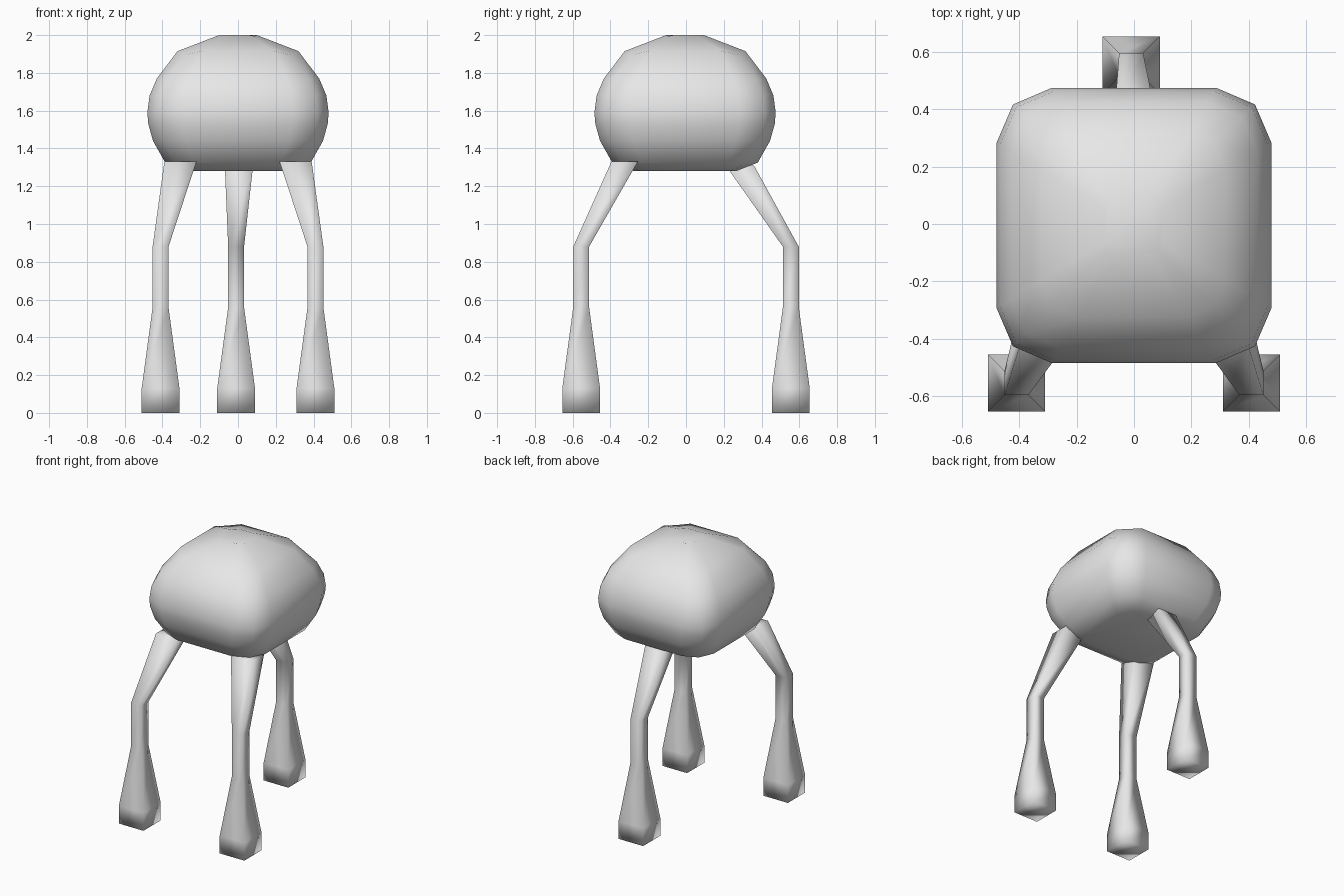
import bpy, bmesh

if "Cube" in bpy.data.objects:
    bpy.data.objects.remove(bpy.data.objects["Cube"])

grey = bpy.data.materials.new("light_grey")
grey.diffuse_color = (0.8, 0.8, 0.8, 1)
grey.use_nodes = True
grey.node_tree.nodes["Principled BSDF"].inputs["Base Color"].default_value = grey.diffuse_color


def loft(name, rings):
    """Skin a stack of equal-length point rings, cap both ends, shade smooth."""
    bm = bmesh.new()
    rows = [[bm.verts.new(p) for p in ring] for ring in rings]
    n = len(rows[0])
    for a, b in zip(rows, rows[1:]):
        for i in range(n):
            j = (i + 1) % n
            bm.faces.new((a[i], a[j], b[j], b[i]))
    bm.faces.new(rows[0][::-1])
    bm.faces.new(rows[-1])
    bmesh.ops.recalc_face_normals(bm, faces=bm.faces)
    for f in bm.faces:
        f.smooth = True
    mesh = bpy.data.meshes.new(name)
    bm.to_mesh(mesh)
    bm.free()
    mesh.materials.append(grey)
    obj = bpy.data.objects.new(name, mesh)
    bpy.context.collection.objects.link(obj)
    return obj


def rounded_square(w, z, drop):
    """Twelve-point square with cut corners; corners sit lower by drop."""
    pts = []
    x, y = 1, 0
    for _ in range(4):
        for a, b, d in ((1, -0.6, 0), (1, 0.6, 0), (0.88, 0.88, drop)):
            pts.append((w * (a * x - b * y), w * (a * y + b * x) - 0.005, z - d))
        x, y = -y, x
    return pts


def square(cx, cy, z, hx, hy):
    return [(cx + sx * hx, cy + sy * hy, z)
            for sx, sy in ((-1, -1), (1, -1), (1, 1), (-1, 1))]


# Body: half width, height, corner drop
profile = [(0.27, 1.28, 0), (0.385, 1.325, 0), (0.45, 1.44, 0), (0.475, 1.53, 0),
           (0.48, 1.59, 0), (0.468, 1.68, 0), (0.43, 1.77, 0), (0.32, 1.915, 0.02),
           (0.10, 2.0, 0.005)]
loft("body", [rounded_square(*p) for p in profile])


# Legs: foot, ankle, shin, knee and hip sections
def leg(name, x, y, hip):
    loft(name, [square(x, y, 0, 0.1, 0.1), square(x, y, 0.13, 0.1, 0.1),
                square(x, y, 0.56, 0.042, 0.042), square(x, y, 0.88, 0.042, 0.042),
                square(*hip)])


for side, s in (("left", -1), ("right", 1)):
    leg("front_leg_" + side, s * 0.41, -0.555, (s * 0.305, -0.325, 1.33, 0.085, 0.07))
leg("back_leg", -0.01, 0.555, (0.005, 0.285, 1.31, 0.075, 0.075))
